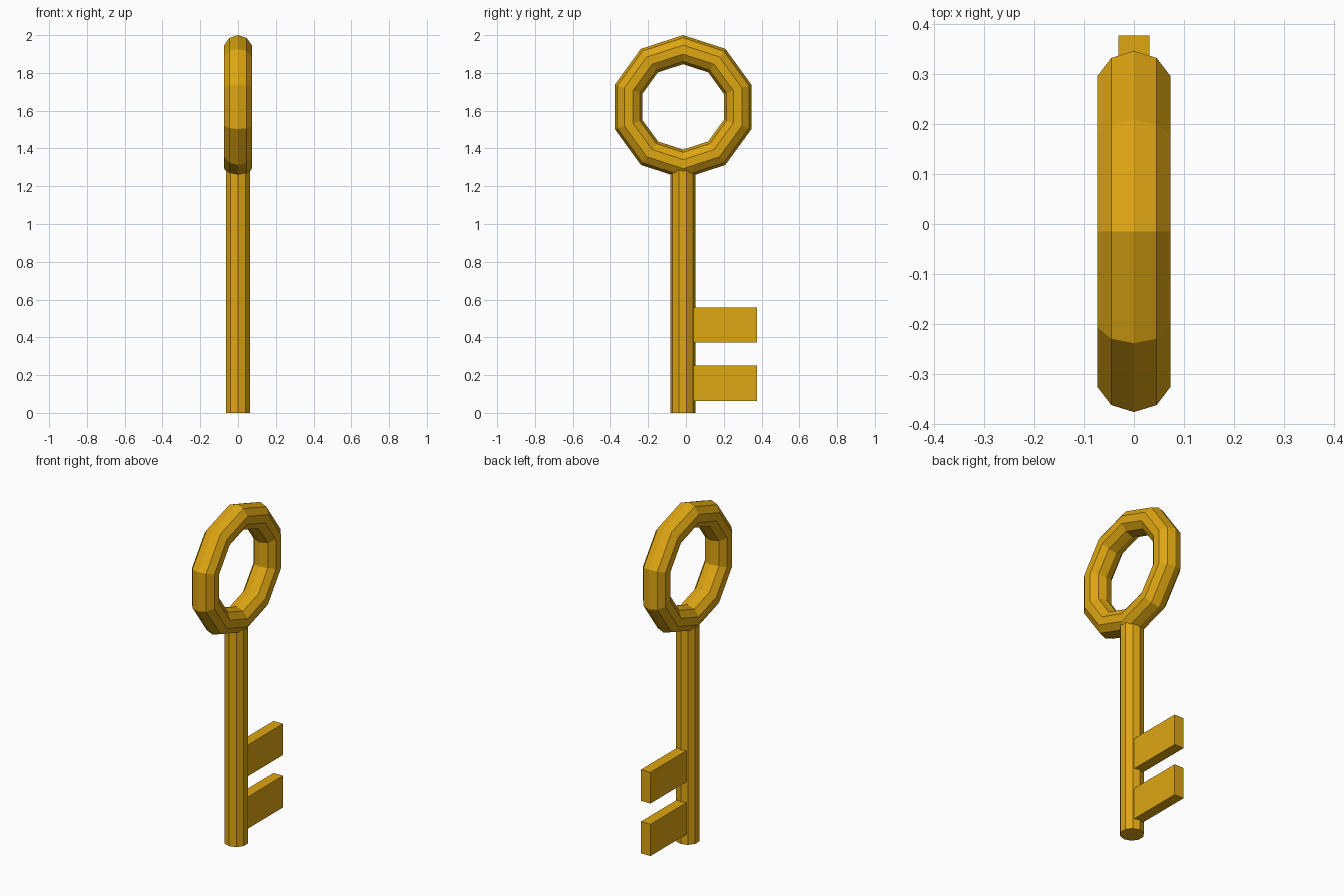
import bpy
from math import pi

if "Cube" in bpy.data.objects:
    bpy.data.objects.remove(bpy.data.objects["Cube"])

CY = -0.015  # axis of shaft and bow

gold = bpy.data.materials.new("gold")
gold.diffuse_color = (0.73, 0.38, 0.006, 1)
gold.use_nodes = True
gold.node_tree.nodes["Principled BSDF"].inputs["Base Color"].default_value = gold.diffuse_color


def finish(name):
    ob = bpy.context.object
    ob.name = name
    ob.data.materials.append(gold)
    return ob


# Ring-shaped bow, ten sides both ways, one corner pointing up
bpy.ops.mesh.primitive_torus_add(
    major_segments=10, minor_segments=10, major_radius=0.303,
    minor_radius=0.077, location=(0, CY, 1.62), rotation=(0, pi / 2, 0))
finish("bow_ring")

# Ten-sided shaft, ending inside the ring
top = 1.32
bpy.ops.mesh.primitive_cylinder_add(
    vertices=10, radius=0.066, depth=top, location=(0, CY - 0.002, top / 2))
finish("shaft")

# Two flat teeth
y0, y1 = 0.0, 0.377
for name, z0, z1 in (("lower_tooth", 0.062, 0.25), ("upper_tooth", 0.373, 0.558)):
    bpy.ops.mesh.primitive_cube_add(size=1, location=(0, (y0 + y1) / 2, (z0 + z1) / 2))
    tooth = finish(name)
    tooth.scale = (0.062, y1 - y0, z1 - z0)
